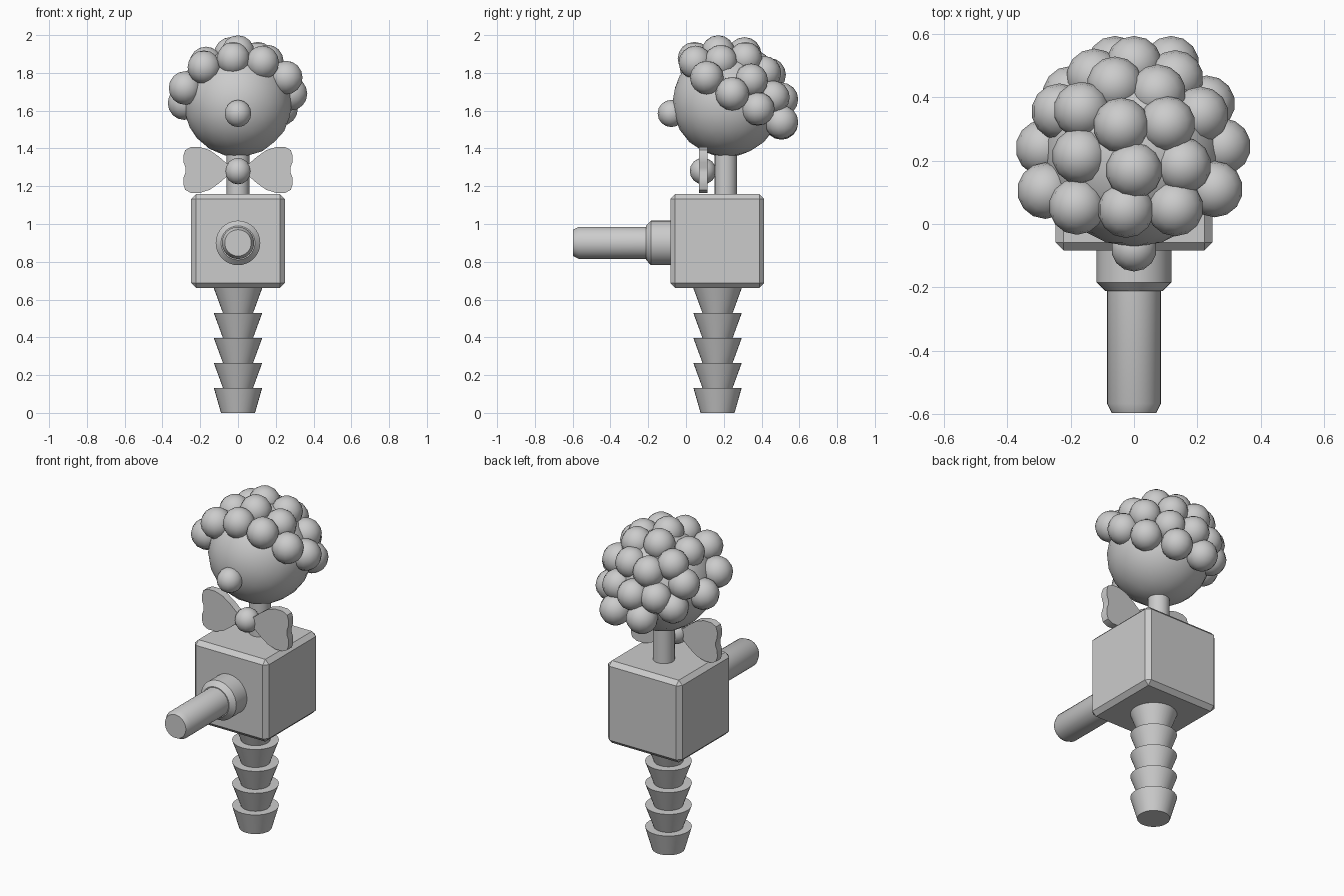
import bpy, bmesh, math
from mathutils import Matrix

if "Cube" in bpy.data.objects:
    bpy.data.objects.remove(bpy.data.objects["Cube"])


def finish(name, bm, angle=35):
    bmesh.ops.recalc_face_normals(bm, faces=bm.faces[:])
    mesh = bpy.data.meshes.new(name)
    bm.to_mesh(mesh)
    bm.free()
    ob = bpy.data.objects.new(name, mesh)
    bpy.context.collection.objects.link(ob)
    bpy.ops.object.select_all(action='DESELECT')
    ob.select_set(True)
    bpy.context.view_layer.objects.active = ob
    bpy.ops.object.shade_smooth_by_angle(angle=math.radians(angle))
    return ob


def lathe(name, profile, matrix, n=32):
    """Closed solid from (radius, height) points turned around z."""
    bm = bmesh.new()
    rings = [[bm.verts.new((r * math.cos(2 * math.pi * i / n),
                            r * math.sin(2 * math.pi * i / n), h))
              for i in range(n)] for r, h in profile]
    for a, b in zip(rings, rings[1:]):
        for i in range(n):
            j = (i + 1) % n
            bm.faces.new((a[i], a[j], b[j], b[i]))
    bm.faces.new(rings[0])
    bm.faces.new(rings[-1])
    bm.transform(matrix)
    return finish(name, bm)


def balls(name, centres, radius, u=14, v=8):
    bm = bmesh.new()
    for c in centres:
        bmesh.ops.create_uvsphere(bm, u_segments=u, v_segments=v, radius=radius,
                                  matrix=Matrix.Translation(c))
    return finish(name, bm, 60)


# barbed stem
stem = [(0.09, 0.0), (0.128, 0.133)]
for k in range(1, 5):
    stem += [(0.08, 0.132 * k + 0.001), (0.128, 0.132 * (k + 1))]
lathe("barbed_stem", stem, Matrix.Translation((0, 0.167, 0)))

# box body with chamfered edges
bm = bmesh.new()
bmesh.ops.create_cube(bm, size=0.496, matrix=Matrix.Translation((0, 0.165, 0.91)))
bmesh.ops.bevel(bm, geom=bm.edges[:], offset=0.025, segments=1, affect='EDGES')
finish("body", bm, 20)

# front spout and its collar
forward = Matrix.Translation((0, 0, 0.9)) @ Matrix.Rotation(math.pi / 2, 4, 'X')
lathe("collar", [(0.118, 0.05), (0.118, 0.185), (0.09, 0.212)], forward)
lathe("spout", [(0.085, 0.05), (0.085, 0.567), (0.07, 0.597)], forward)

# neck, head, nose
lathe("neck", [(0.06, 1.14), (0.06, 1.45)], Matrix.Translation((0, 0.21, 0)), 16)
bm = bmesh.new()
bmesh.ops.create_icosphere(bm, subdivisions=3, radius=0.287,
                           matrix=Matrix.Translation((0, 0.215, 1.642)))
finish("head", bm, 60)
balls("nose", [(0, -0.078, 1.585)], 0.072)

# bow: flat wings mirrored around a round knot
half = [(0.0, 0.025), (0.06, 0.035), (0.10, 0.07), (0.15, 0.105), (0.20, 0.121),
        (0.25, 0.121), (0.28, 0.105), (0.289, 0.075), (0.288, 0.04), (0.278, 0.012)]
outline = half + [(x, -z) for x, z in reversed(half)]
bm = bmesh.new()
for side in (1, -1):
    face = bm.faces.new([bm.verts.new((side * x, 0.069, 1.286 + z)) for x, z in outline])
    new = bmesh.ops.extrude_face_region(bm, geom=[face], use_keep_orig=True)
    bmesh.ops.translate(bm, vec=(0, 0.045, 0),
                        verts=[g for g in new['geom'] if isinstance(g, bmesh.types.BMVert)])
finish("bow_wings", bm)
balls("bow_knot", [(0, 0.09, 1.28)], 0.07)

# curls: lower, middle and crown rings
balls("hair_curls", [
    (-.025, .045, 1.875), (.13, .05, 1.855), (.255, .11, 1.775), (.28, .245, 1.69),
    (.23, .38, 1.61), (.117, .505, 1.54), (-.06, .505, 1.535), (-.2, .41, 1.6),
    (-.285, .24, 1.64), (-.28, .105, 1.72), (-.18, .055, 1.83),
    (0, .17, 1.91), (.155, .185, 1.86), (.21, .345, 1.76), (.13, .46, 1.67),
    (0, .505, 1.66), (-.125, .465, 1.66), (-.235, .355, 1.73), (-.17, .215, 1.85),
    (-.04, .31, 1.9), (.105, .315, 1.875), (.075, .415, 1.8), (-.06, .44, 1.79),
    (-.165, .36, 1.83)], 0.089)
